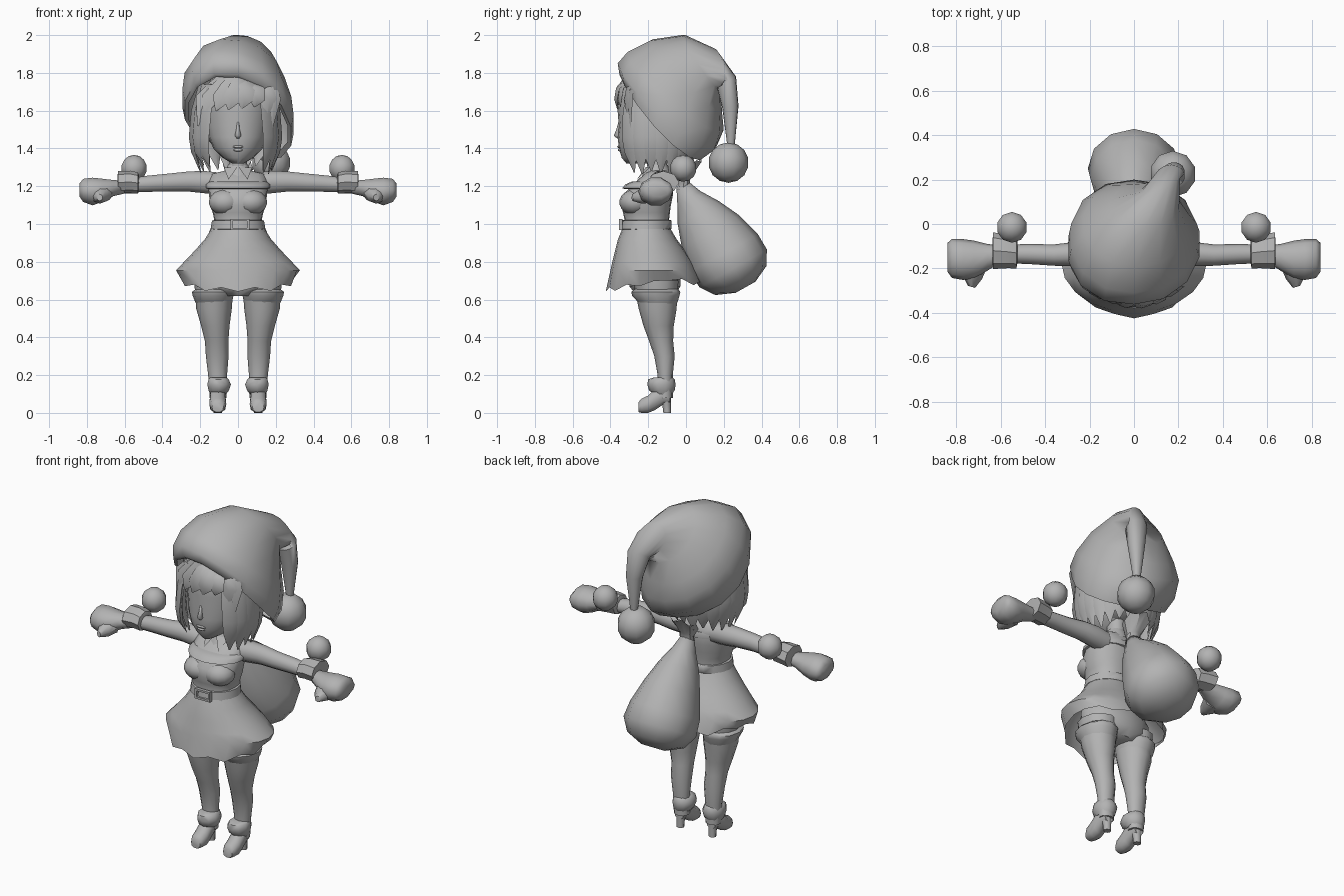
import bpy, bmesh, math, random
from mathutils import Vector as V

random.seed(4)
GREY = bpy.data.materials.new("plain_grey")
GREY.diffuse_color = (0.45, 0.45, 0.45, 1)


def finish(name, bm, mirror=False, angle=50):
    bmesh.ops.recalc_face_normals(bm, faces=bm.faces)
    me = bpy.data.meshes.new(name)
    bm.to_mesh(me)
    bm.free()
    me.materials.append(GREY)
    for p in me.polygons:
        p.use_smooth = True
    me.set_sharp_from_angle(angle=math.radians(angle))
    ob = bpy.data.objects.new(name, me)
    bpy.context.collection.objects.link(ob)
    if mirror:
        ob.modifiers.new("mirror", 'MIRROR')
    return ob


def add_loft(bm, rings, n, caps=(True, True), shape=None, square=0):
    """Skin rings given as (centre, axis a, axis b)."""
    loops = []
    for i, (c, a, b) in enumerate(rings):
        loop = []
        for k in range(n):
            t = math.tau * k / n
            s = 1 + square * abs(math.sin(2 * t))
            p = V(c) + (V(a) * math.cos(t) + V(b) * math.sin(t)) * s
            loop.append(bm.verts.new(shape(p, i, k, t) if shape else p))
        loops.append(loop)
    for lo, hi in zip(loops, loops[1:]):
        for k in range(n):
            j = (k + 1) % n
            bm.faces.new((lo[k], lo[j], hi[j], hi[k]))
    if caps[0]:
        bm.faces.new(loops[0][::-1])
    if caps[1]:
        bm.faces.new(loops[-1])


def loft(name, rings, n=12, mirror=False, caps=(True, True), shape=None, angle=50, square=0):
    bm = bmesh.new()
    add_loft(bm, rings, n, caps, shape, square)
    return finish(name, bm, mirror, angle)


def zr(z, rx, front, back, x=0):      # level ring from its front and back y
    return ((x, (front + back) / 2, z), (0, (front - back) / 2, 0), (rx, 0, 0))


def xr(x, y, z, ry, rz):              # ring across the x axis
    return ((x, y, z), (0, ry, 0), (0, 0, rz))


def ball(name, c, r, mirror=False, u=10, v=7):
    r = V(r) if isinstance(r, tuple) else V((r, r, r))
    bm = bmesh.new()
    bmesh.ops.create_uvsphere(bm, u_segments=u, v_segments=v, radius=1)
    for q in bm.verts:
        q.co = V(c) + q.co * r
    return finish(name, bm, mirror, 60)


# head
loft("head", [zr(1.32, .03, -.315, -.2), zr(1.35, .08, -.34, -.14), zr(1.40, .13, -.355, -.08),
              zr(1.46, .155, -.362, -.03), zr(1.52, .17, -.356, 0), zr(1.6, .18, -.362, .02),
              zr(1.7, .185, -.35, .02), zr(1.8, .12, -.29, -.03)], 20)
loft("nose", [zr(1.452, .008, -.364, -.34), zr(1.468, .017, -.382, -.34),
              zr(1.50, .010, -.369, -.34), zr(1.54, .006, -.358, -.34)], 8, angle=80)
ball("upper_lip", (0, -.354, 1.409), (.032, .011, .007))
ball("lower_lip", (0, -.350, 1.392), (.026, .011, .008))
loft("neck", [zr(1.22, .06, -.22, -.09), zr(1.28, .048, -.2, -.1), zr(1.38, .05, -.22, -.1)], 10)

# hair: inner cap, hanging locks and swept fringe
bm = bmesh.new()
bmesh.ops.create_uvsphere(bm, u_segments=20, v_segments=12, radius=1)
for q in bm.verts:
    q.co = V((0, -.15, 1.58)) + q.co * V((.21, .2, .21))
cut = [f for f in bm.faces if f.calc_center_median().y < -.22 and f.calc_center_median().z < 1.72]
bmesh.ops.delete(bm, geom=cut, context='FACES')
finish("hair_cap", bm)


def lock(bm, path, out, widths, thick):
    rings = []
    for i, p in enumerate(path):
        d = (V(path[min(i + 1, len(path) - 1)]) - V(path[max(i - 1, 0)])).normalized()
        side = d.cross(V(out)).normalized()
        rings.append((p, side * widths[i], V(out) * thick * widths[i] / max(widths)))
    add_loft(bm, rings, 4)


bm = bmesh.new()
for i in range(17):
    t = math.radians(50 + 260 * i / 16)
    drop = random.uniform(-.02, .035)
    o = V((math.sin(t), -math.cos(t), 0))
    w = .205 if o.x > 0 else .23
    path = [(o.x * w * s, -.16 + o.y * .205 * s, z) for s, z in
            ((.85, 1.74), (1, 1.6), (1.06, 1.46), (1.02, 1.38), (.86, 1.28 + drop))]
    lock(bm, path, o, (.04, .055, .052, .042, .004), .02)
finish("hair_locks", bm, angle=40)

bm = bmesh.new()
for tip, z in ((-.2, 1.52), (-.165, 1.58), (-.105, 1.6), (-.04, 1.605), (.03, 1.61), (.1, 1.62), (.165, 1.57), (.19, 1.5)):
    y = -.37 + 2 * tip * tip
    out = V((tip * 2, -1, 0)).normalized()
    root = tip * .5 + .045
    path = [(root, -.32 + 1.5 * root * root, 1.79 - .5 * max(0, root)), (root * .55 + tip * .45, y + .01, 1.72),
            (tip * .95 + .005, y, 1.66), (tip - .012, y + .004, z)]
    lock(bm, path, out, (.03, .045, .045, .004), .012)
finish("hair_fringe", bm, angle=60)


# floppy hat: leaning brim, crown and drooping tail
def sag(p, i, k, t):
    if i < 4:
        p.z -= (.045, .045, .035, .015)[i] * math.sin(t) ** 2
    return p


loft("hat", [((0, -.135, 1.58), (0, -.195, .195), (.265, .02, -.06)),
             ((0, -.135, 1.575), (0, -.217, .215), (.285, .02, -.07)),
             ((0, -.10, 1.63), (0, -.262, .22), (.298, .01, -.07)),
             ((0, -.055, 1.705), (0, -.255, .205), (.286, 0, -.065)),
             ((.01, 0, 1.785), (0, -.19, .185), (.24, 0, -.05)),
             ((.05, .085, 1.855), (0, -.10, .14), (.155, 0, -.04)),
             ((.12, .18, 1.825), (0, -.02, .10), (.088, .03, -.03)),
             ((.165, .215, 1.75), (0, .05, .03), (.064, 0, 0)),
             ((.18, .235, 1.62), (0, .043, .005), (.047, 0, 0)),
             ((.18, .238, 1.42), (0, .02, 0), (.02, 0, 0))], 14, caps=(False, True),
     shape=sag, angle=65, square=.03)
ball("hat_pompom", (.175, .225, 1.325), .107)

# torso
loft("torso", [zr(.96, .135, -.335, -.09), zr(1.02, .125, -.325, -.09), zr(1.06, .134, -.333, -.085),
               zr(1.10, .148, -.343, -.08), zr(1.15, .153, -.338, -.07), zr(1.22, .158, -.27, -.07),
               zr(1.265, .14, -.22, -.085), zr(1.285, .06, -.19, -.1)], 16, square=.06)
ball("bust", (.068, -.27, 1.115), (.088, .083, .068), True, 14, 9)
loft("neckline_trim", [zr(1.185, .155, -.325, -.07), zr(1.19, .168, -.338, -.06),
                       zr(1.21, .17, -.32, -.06), zr(1.225, .155, -.285, -.065)], 16)
loft("belt", [zr(.972, .14, -.343, -.08), zr(.974, .145, -.347, -.078),
              zr(1.018, .138, -.342, -.078), zr(1.02, .13, -.335, -.08)], 16)


def box(bm, c, s):
    for q in bmesh.ops.create_cube(bm, size=1)['verts']:
        q.co = V(c) + q.co * V(s)


bm = bmesh.new()
for dz in (-.024, .024):
    box(bm, (.01, -.346, .997 + dz), (.1, .02, .012))
for dx in (-.044, .044):
    box(bm, (.01 + dx, -.346, .997), (.012, .02, .05))
finish("belt_buckle", bm, angle=30)

# pointed collar
bm = bmesh.new()
add_loft(bm, [zr(1.25, .085, -.235, -.07), zr(1.315, .055, -.2, -.1)], 10, (False, False))
vs = [bm.verts.new(p) for p in ((.005, -.215, 1.30), (.075, -.19, 1.30), (.05, -.26, 1.235))]
bm.faces.new(vs)
finish("collar", bm, True)


# skirt: widest above a pointed hem that tucks in
def hem(p, i, k, t):
    if i == 5:
        p.z += .035 * math.sin(t) ** 4 + (.022 if k % 2 else 0) + .03 * (math.cos(t) < -.3)
        if k % 2:
            p.x, p.y = p.x * .97, -.17 + (p.y + .17) * .97
    return p


loft("skirt", [zr(.98, .138, -.335, -.085), zr(.92, .175, -.36, -.05), zr(.86, .228, -.375, -.005),
               zr(.80, .285, -.39, .035), zr(.755, .328, -.4, .055), zr(.642, .295, -.425, .09)],
     20, caps=(False, False), shape=hem)
loft("shorts", [zr(.62, .1, -.26, -.06), zr(.67, .21, -.3, -.03), zr(.75, .22, -.3, -.03),
                zr(.88, .15, -.3, -.08)], 14)

# legs, stocking ruffles, ankle fur
loft("leg", [zr(.08, .045, -.15, -.07, .105), zr(.2, .05, -.15, -.07, .108), zr(.3, .06, -.168, -.06, .11),
             zr(.38, .062, -.195, -.068, .113), zr(.46, .075, -.225, -.065, .12),
             zr(.55, .094, -.25, -.05, .127), zr(.7, .105, -.28, -.04, .127)], 12, True)
loft("stocking_ruffle", [zr(.575, .092, -.25, -.05, .128), zr(.595, .1, -.262, -.042, .13),
                         zr(.62, .108, -.285, -.035, .132), zr(.64, .112, -.29, -.03, .132),
                         zr(.655, .095, -.27, -.04, .13)], 12, True)
loft("ankle_fur", [zr(.10, .045, -.17, -.075, .105), zr(.118, .056, -.195, -.06, .102),
                   zr(.15, .066, -.205, -.055, .1), zr(.178, .056, -.2, -.06, .103),
                   zr(.188, .045, -.17, -.07, .105)], 10, True)


# heeled shoes
def yr(y, z, rx, rz):
    return ((.107, y, z), (rx, 0, 0), (0, 0, rz))


loft("shoe", [yr(-.252, .03, .03, .026), yr(-.235, .038, .04, .038), yr(-.2, .046, .045, .046),
              yr(-.165, .07, .043, .056), yr(-.12, .095, .04, .05), yr(-.085, .09, .03, .04)], 10,
     True, square=.08)
loft("shoe_heel", [zr(0, .022, -.12, -.08, .107), zr(.04, .023, -.125, -.08, .107),
                   zr(.09, .034, -.145, -.08, .107)], 8, True)

# arms, cuffs, mittens, wrist pompoms
loft("arm", [xr(.1, -.14, 1.215, .06, .06), xr(.18, -.135, 1.222, .06, .062), xr(.26, -.135, 1.225, .055, .056),
             xr(.36, -.14, 1.22, .048, .05), xr(.48, -.135, 1.213, .045, .045),
             xr(.62, -.135, 1.2, .04, .035)], 10, True)
loft("cuff", [xr(.525, -.125, 1.215, .05, .045), xr(.53, -.13, 1.217, .07, .056),
              xr(.57, -.125, 1.222, .074, .06), xr(.635, -.12, 1.22, .083, .06),
              xr(.637, -.125, 1.215, .05, .045)], 8, True, angle=35)
loft("mitten", [xr(.6, -.135, 1.195, .038, .035), xr(.66, -.15, 1.19, .06, .045),
                xr(.72, -.16, 1.178, .085, .065), xr(.77, -.16, 1.172, .092, .077),
                xr(.82, -.155, 1.178, .088, .064), xr(.84, -.15, 1.18, .065, .035)], 10, True, angle=60)
loft("thumb", [((.72, -.17, 1.168), (.06, .02, 0), (0, 0, .055)),
               ((.73, -.235, 1.15), (.046, .012, 0), (0, 0, .042)),
               ((.732, -.283, 1.14), (.016, .005, 0), (0, 0, .018))], 8, True)
ball("wrist_pompom", (.55, -.015, 1.295), .071, True)


# sack on the back, with gathered mouth
def sr(y, z, r, rx):
    return ((0, y, z), (rx, 0, 0), (0, .87 * r, .49 * r))


loft("sack", [sr(-.02, 1.21, .035, .035), sr(.015, 1.14, .07, .065), sr(.065, 1.06, .125, .11),
              sr(.13, .96, .175, .152), sr(.2, .845, .207, .195), sr(.25, .765, .205, .208),
              sr(.29, .70, .155, .165), sr(.315, .665, .06, .07)], 12, angle=70)


def gather(p, i, k, t):
    return p + V((0, 0, .025 * (k % 2) * (i == 2)))


loft("sack_mouth", [sr(-.015, 1.195, .042, .042), sr(-.01, 1.225, .04, .04), sr(.015, 1.29, .08, .08)],
     10, caps=(True, False), shape=gather, angle=35)
